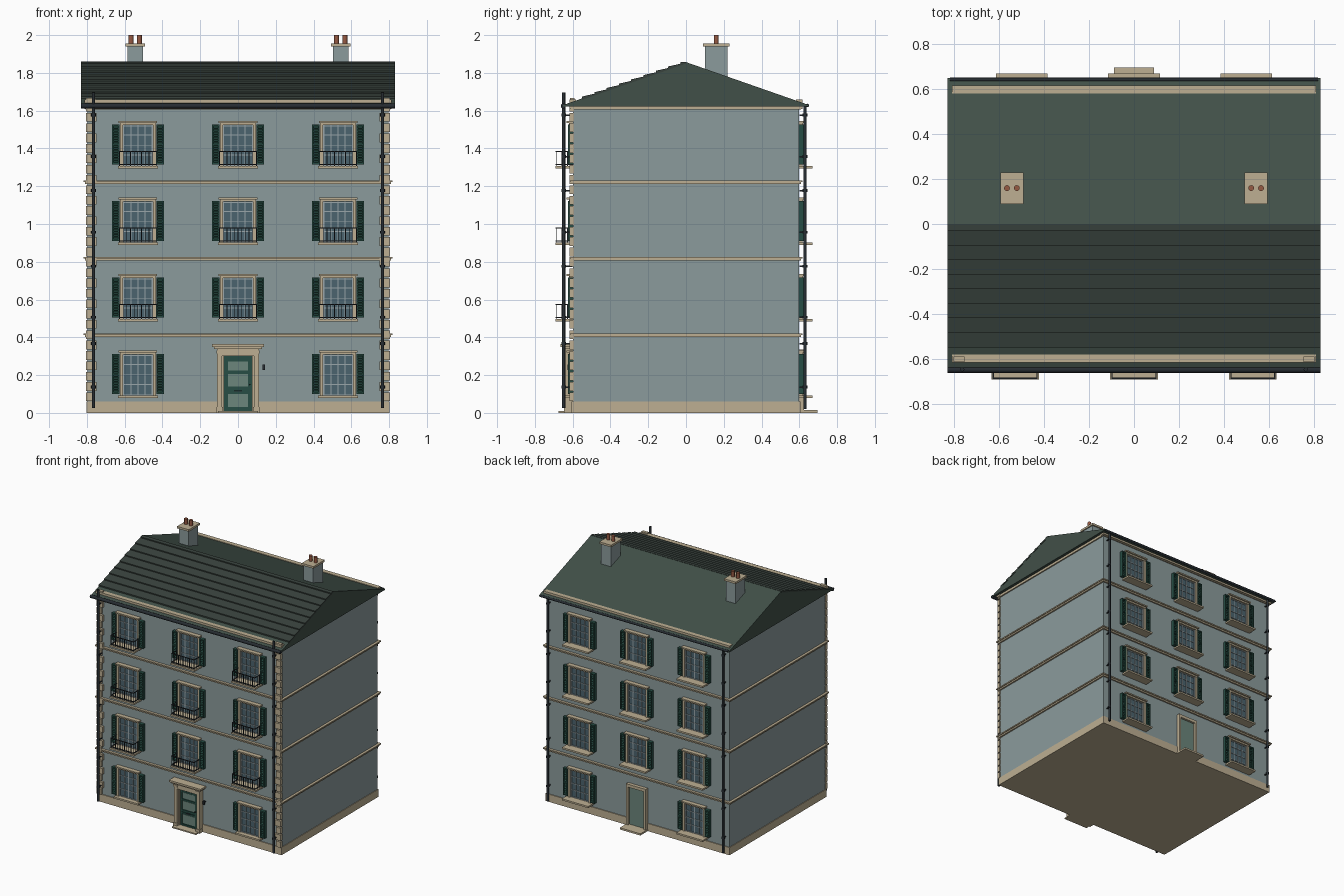
import bpy, bmesh, math
from mathutils import Matrix, Vector

if "Cube" in bpy.data.objects:
    bpy.data.objects.remove(bpy.data.objects["Cube"])

COL = dict(wall=(.26, .33, .335), stone=(.51, .43, .29), green=(.02, .075, .058),
           roof=(.053, .08, .065), slate=(.04, .055, .047), glass=(.07, .127, .156),
           metal=(.02, .026, .032), pot=(.3, .1, .055), bar=(.32, .38, .4), panel=(.15, .24, .2))
MATS = {}
for n, c in COL.items():
    MATS[n] = bpy.data.materials.new(n + "_paint")
    MATS[n].diffuse_color = (*c, 1)


class Part:
    """Collects boxes, tubes and prisms into one named object."""
    def __init__(self, name, mat):
        self.name, self.mat, self.bm = name, mat, bmesh.new()

    def box(self, x0, x1, y0, y1, z0, z1, tilt=0):
        c = Vector(((x0 + x1) / 2, (y0 + y1) / 2, (z0 + z1) / 2))
        m = (Matrix.Translation(c) @ Matrix.Rotation(tilt, 4, 'X')
             @ Matrix.Diagonal((abs(x1 - x0), abs(y1 - y0), abs(z1 - z0), 1)))
        bmesh.ops.create_cube(self.bm, size=1, matrix=m)

    def tube(self, a, b, r, n=12):
        a, b = Vector(a), Vector(b)
        m = Matrix.Translation((a + b) / 2) @ (b - a).to_track_quat('Z', 'Y').to_matrix().to_4x4()
        bmesh.ops.create_cone(self.bm, cap_ends=True, segments=n, radius1=r, radius2=r,
                              depth=(b - a).length, matrix=m)

    def prism(self, pts, x0, x1):
        f = self.bm.faces.new([self.bm.verts.new((x0, y, z)) for y, z in pts])
        r = bmesh.ops.extrude_face_region(self.bm, geom=[f])
        vs = [v for v in r['geom'] if isinstance(v, bmesh.types.BMVert)]
        bmesh.ops.translate(self.bm, verts=vs, vec=(x1 - x0, 0, 0))

    def done(self, smooth=False):
        bmesh.ops.recalc_face_normals(self.bm, faces=self.bm.faces)
        me = bpy.data.meshes.new(self.name)
        self.bm.to_mesh(me)
        self.bm.free()
        ob = bpy.data.objects.new(self.name, me)
        me.materials.append(MATS[self.mat])
        bpy.context.collection.objects.link(ob)
        if smooth:
            bpy.ops.object.select_all(action='DESELECT')
            ob.select_set(True)
            bpy.context.view_layer.objects.active = ob
            bpy.ops.object.shade_smooth_by_angle(angle=math.radians(40))


FLOOR = .405

# walls, plinth, string courses and eaves band
p = Part("walls", "wall")
p.box(-.798, .798, -.598, .598, .03, 1.63)
p.done()
p = Part("plinth", "stone")
p.box(-.803, .803, -.605, .605, 0, .06)
p.done()
p = Part("string_courses", "stone")
for i in (1, 2, 3):
    z = i * FLOOR + .003
    p.box(-.81, .81, -.61, .61, z - .007, z + .004)
    p.box(-.817, .817, -.618, .618, z + .004, z + .013)
p.box(-.808, .808, -.608, .608, 1.605, 1.625)
p.done()
p = Part("cornices", "stone")
for s in (-1, 1):
    p.box(-.812, .812, s * .582, s * .617, 1.61, 1.658)
p.done()

# quoins on the front corners
p = Part("quoins", "stone")
for s in (-1, 1):
    for i in range(29):
        w = .05 if i % 2 else .036
        z = .062 + i * .0548
        p.box(s * .804, s * (.8 - w), -.617, -.592, z, z + .046)
    p.box(s * .804, s * .755, -.614, -.59, 1.62, 1.668)
p.done()

# gabled roof and stepped slate courses on the front slope
p = Part("roof", "roof")
p.prism([(-.65, 1.63), (0, 1.857), (.65, 1.63), (.65, 1.623), (-.65, 1.623)], -.83, .83)
p.done()
p = Part("slate_courses", "slate")
h = lambda y: 1.857 + y * .227 / .65
ys = [0] + [-.03 - .065 * k for k in range(9)]
pts = [(0, h(0) - .008)]
for a, b in zip(ys, ys[1:]):
    pts += [(a, h(a) + .002), (b, h(b) + .010)]
pts += [(ys[-1], h(ys[-1]) - .008)]
p.prism(pts, -.832, .832)
p.done()

# gutters, downpipes and brackets
p = Part("gutters_and_downpipes", "metal")
p.tube((-.83, -.65, 1.625), (.83, -.65, 1.625), .013)
p.tube((-.82, .643, 1.628), (.82, .643, 1.628), .009)
for s in (-1, 1):
    x = s * .765
    p.tube((x, -.648, .025), (x, -.648, 1.695), .009)
    p.tube((x, .63, .02), (x, .63, 1.63), .009)
    for z in (.13, .36, .5, .77, .95, 1.17, 1.35, 1.57):
        p.tube((x, -.648, z), (x, -.648, z + .014), .012)
        p.box(x - .004, x + .004, -.645, -.6, z + .003, z + .01)
        p.tube((x, .63, z), (x, .63, z + .014), .012)
        p.box(x - .004, x + .004, .6, .63, z + .003, z + .01)
p.done(True)

# chimneys
stack, cap, pots = Part("chimney_stacks", "wall"), Part("chimney_caps", "stone"), Part("chimney_pots", "pot")
for s in (-1, 1):
    x = s * .544
    stack.box(x - .042, x + .042, .1, .22, 1.72, 1.942)
    cap.box(x - .051, x + .051, .09, .23, 1.94, 1.956)
    for d in (-.022, .022):
        pots.tube((x + d, .16, 1.955), (x + d, .16, 2), .013)
stack.done()
cap.done()
pots.done(True)

# windows, shutters and balconies on both facades
surround = Part("window_surrounds", "stone")
glass = Part("window_glass", "glass")
bars = Part("window_bars", "bar")
shut = Part("shutters", "green")
rails = Part("balcony_railings", "metal")


def window(x, z, s, balcony):
    Y = lambda d: s * (.598 + d)
    b = lambda part, x0, x1, d0, d1, z0, z1, t=0: part.box(x + x0, x + x1, Y(d0), Y(d1), z + z0, z + z1, t)
    b(glass, -.08, .08, 0, .005, .095, .31)
    for q in (-1, 1):
        b(surround, q * .08, q * .096, 0, .02, .09, .315)
        b(bars, q * .073, q * .08, 0, .012, .093, .312)
        # louvred shutter
        for e in (.098, .130):
            b(shut, q * e, q * (e + .007), 0, .026, .1, .312)
        for zz in (.1, .2, .303):
            b(shut, q * .098, q * .137, 0, .026, zz, zz + .009)
        b(shut, q * .1, q * .135, 0, .01, .103, .31)
        for i in range(14):
            zz = .112 + i * .0138
            b(shut, q * .103, q * .133, .005, .022, zz, zz + .004, -s * .6)
    b(surround, -.096, .096, 0, .022, .308, .322)
    b(surround, -.102, .102, 0, .034, .32, .33)
    for v in (-.037, 0, .037):
        b(bars, v - .0025, v + .0025, 0, .01, .095, .31)
    for v in (.095, .15, .202, .256, .304):
        b(bars, -.08, .08, 0, .01, v - .0025, v + .0025)
    deep = .094 if balcony else (.072 if s > 0 else .045)
    w = .115 if s > 0 else .106
    b(surround, -w, w, 0, deep, .079, .092)
    if balcony:
        for zz in (.098, .166):
            b(rails, -.1, .1, .086, .092, zz, zz + .005)
            for q in (-1, 1):
                b(rails, q * .1, q * .095, 0, .092, zz, zz + .005)
        for i in range(11):
            v = -.0975 + i * .0195
            b(rails, v - .0018, v + .0018, .087, .091, .09, .168)
        for q in (-1, 1):
            for d in (.03, .06):
                b(rails, q * .096, q * .099, d - .002, d + .002, .09, .168)


for f in range(4):
    for c in (-1, 0, 1):
        if f or c:
            window(c * .53, f * FLOOR, -1, f > 0)
            window(c * .5, f * FLOOR, 1, False)
for part in (surround, glass, bars, shut, rails):
    part.done()

# front and back door surrounds with steps
p = Part("door_surrounds", "stone")
for s in (-1, 1):
    p.box(s * .084, s * .112, -.64, -.598, 0, .34)
    p.box(s * .08, s * .115, -.645, -.598, 0, .03)
    p.box(s * .08, s * .115, -.645, -.598, .315, .33)
    p.box(s * .075, s * .085, -.622, -.598, 0, .31)
    p.box(s * .068, s * .086, .598, .625, 0, .33)
p.box(-.112, .112, -.64, -.598, .3, .34)
p.box(-.127, .127, -.652, -.598, .338, .35)
p.box(-.138, .138, -.664, -.598, .35, .364)
p.box(-.086, .086, .598, .625, .312, .335)
p.box(-.105, .105, -.675, -.598, 0, .01)
p.box(-.09, .09, .598, .697, 0, .014)
p.done()
p = Part("front_door", "green")
p.box(-.076, .076, -.612, -.598, .01, .302)
for z in (.012, .105, .125, .21, .275):
    p.box(-.07, .07, -.618, -.6, z, z + .012)
for s in (-1, 1):
    p.box(s * .058, s * .07, -.618, -.6, .012, .287)
p.done()
p = Part("door_panels", "panel")
for z0, z1 in ((.03, .1), (.14, .205), (.225, .272)):
    p.box(-.054, .054, -.6145, -.6, z0, z1)
p.box(-.068, .068, .598, .608, .01, .313)
p.done()

# wall lantern and door handle
p = Part("lantern_and_handle", "metal")
p.box(.13, .142, -.628, -.612, .228, .256)
p.box(.133, .139, -.615, -.598, .24, .248)
p.box(-.02, .02, -.621, -.61, .112, .118)
p.tube((.063, -.63, .15), (.063, -.61, .15), .004)
p.done()

for m in bpy.data.materials:
    if m.users and not m.is_grease_pencil:
        m.use_nodes = True
        m.node_tree.nodes["Principled BSDF"].inputs["Base Color"].default_value = m.diffuse_color
